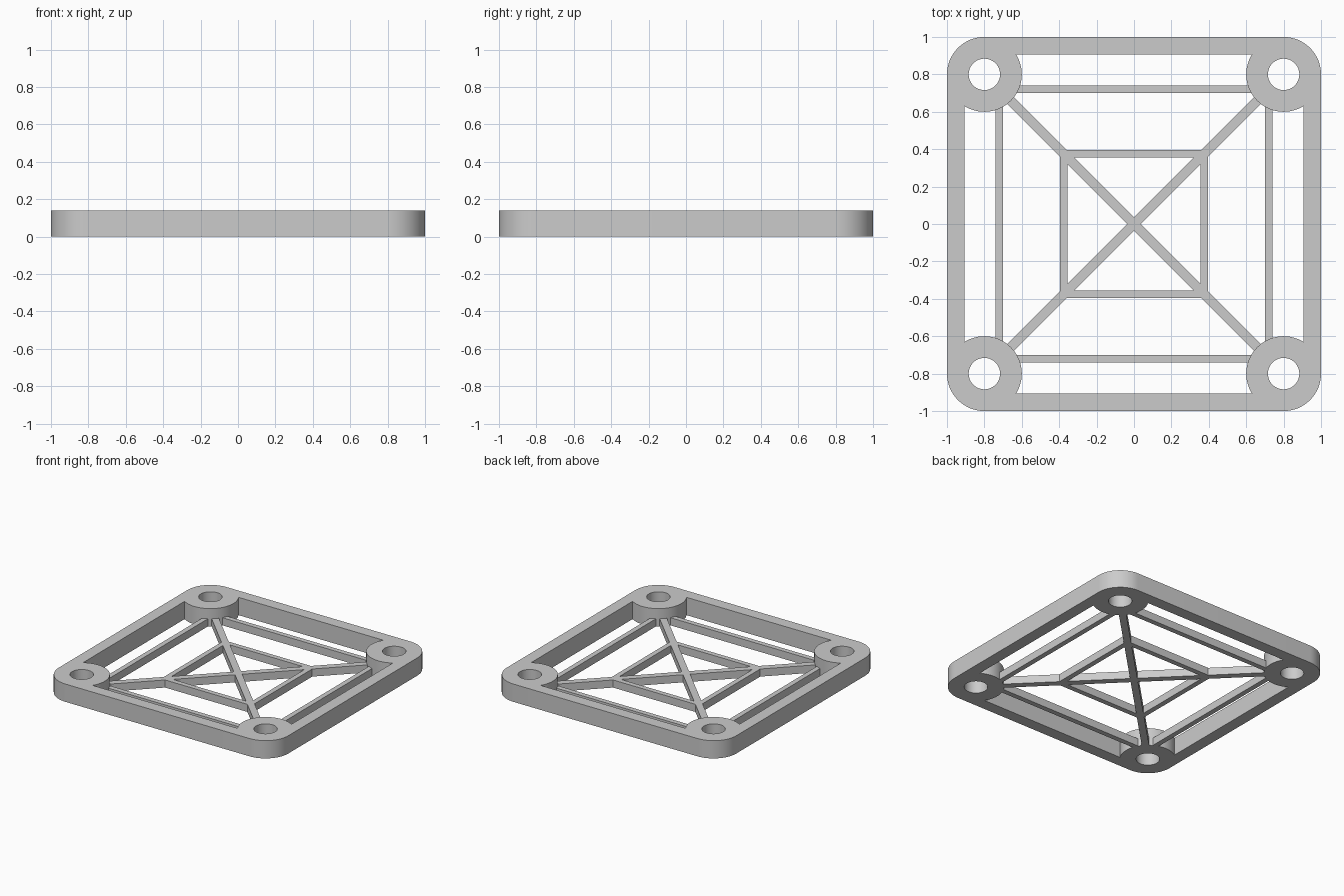
import bpy, bmesh
from math import asin, cos, pi, sin, sqrt
from mathutils import Matrix

HEIGHT = 0.14        # frame and bosses
RIB_HEIGHT = 0.06
CORNER = 0.8         # boss centre
BOSS_R = 0.2
HOLE_R = 0.084
INNER = 0.907        # inside face of the frame walls

cube = bpy.data.objects.get("Cube")
if cube:
    bpy.data.objects.remove(cube, do_unlink=True)

grey = bpy.data.materials.new("light grey")
grey.use_nodes = True
colour = (0.6, 0.6, 0.6, 1)
grey.diffuse_color = colour
grey.node_tree.nodes["Principled BSDF"].inputs["Base Color"].default_value = colour


def arc(cx, cy, r, start, end, steps):
    return [(cx + r * cos(start + (end - start) * i / steps),
             cy + r * sin(start + (end - start) * i / steps)) for i in range(steps + 1)]


def four_corners(points):
    """Repeat one corner's points a quarter turn at a time."""
    outline = []
    for k in range(4):
        c, s = cos(k * pi / 2), sin(k * pi / 2)
        outline += [(x * c - y * s, x * s + y * c) for x, y in points]
    return outline


def select_only(obj):
    bpy.ops.object.select_all(action='DESELECT')
    obj.select_set(True)
    bpy.context.view_layer.objects.active = obj


# Frame with corner bosses: outer outline, inner opening and bolt holes
outer = four_corners(arc(CORNER, CORNER, BOSS_R, 0, pi / 2, 16))
meet = asin((INNER - CORNER) / BOSS_R)
opening = four_corners(arc(CORNER, CORNER, BOSS_R, 1.5 * pi + meet, pi - meet, 28))
holes = [arc(x, y, HOLE_R, 0, 2 * pi, 40)[:-1]
         for x in (-CORNER, CORNER) for y in (-CORNER, CORNER)]

curve = bpy.data.curves.new("frame", 'CURVE')
curve.dimensions = '2D'
curve.fill_mode = 'BOTH'
curve.extrude = HEIGHT / 2
for outline in [outer, opening] + holes:
    spline = curve.splines.new('POLY')
    spline.points.add(len(outline) - 1)
    for point, (x, y) in zip(spline.points, outline):
        point.co = (x, y, 0, 1)
    spline.use_cyclic_u = True
frame = bpy.data.objects.new("frame", curve)
bpy.context.collection.objects.link(frame)
select_only(frame)
bpy.ops.object.convert(target='MESH')
frame = bpy.context.object
bm = bmesh.new()
bm.from_mesh(frame.data)
bmesh.ops.remove_doubles(bm, verts=bm.verts, dist=0.0001)
bmesh.ops.translate(bm, verts=bm.verts, vec=(0, 0, HEIGHT / 2))
bmesh.ops.recalc_face_normals(bm, faces=bm.faces)
bm.to_mesh(frame.data)
bm.free()
frame.data.materials.clear()
frame.data.materials.append(grey)
select_only(frame)
bpy.ops.object.shade_smooth_by_angle(angle=0.6)


def bar(name, length, width, offset, angle):
    """A flat rib along x, moved out along y, then turned about z."""
    bm = bmesh.new()
    bmesh.ops.create_cube(bm, size=1, matrix=Matrix.Rotation(angle, 4, 'Z')
                          @ Matrix.Translation((0, offset, RIB_HEIGHT / 2))
                          @ Matrix.Diagonal((length, width, RIB_HEIGHT, 1)))
    mesh = bpy.data.meshes.new(name)
    bm.to_mesh(mesh)
    bm.free()
    mesh.materials.append(grey)
    obj = bpy.data.objects.new(name, mesh)
    bpy.context.collection.objects.link(obj)
    return obj


# Ribs between neighbouring bosses
for k, side in enumerate(("back", "left", "front", "right")):
    bar(side + "_outer_rib", 1.25, 0.04, 0.72, k * pi / 2)

# Diagonal cross and inner square, joined into one lattice
reach = 2 * (CORNER * sqrt(2) - BOSS_R) + 0.006
lattice = bar("lattice", reach, 0.052, 0, pi / 4)
pieces = [bar("cross_rib", reach, 0.052, 0, -pi / 4)]
pieces += [bar("square_rib", 0.79, 0.04, 0.375, k * pi / 2) for k in range(4)]
for piece in pieces:
    union = lattice.modifiers.new("join", 'BOOLEAN')
    union.operation = 'UNION'
    union.solver = 'EXACT'
    union.object = piece
    select_only(lattice)
    bpy.ops.object.modifier_apply(modifier=union.name)
    bpy.data.objects.remove(piece, do_unlink=True)
